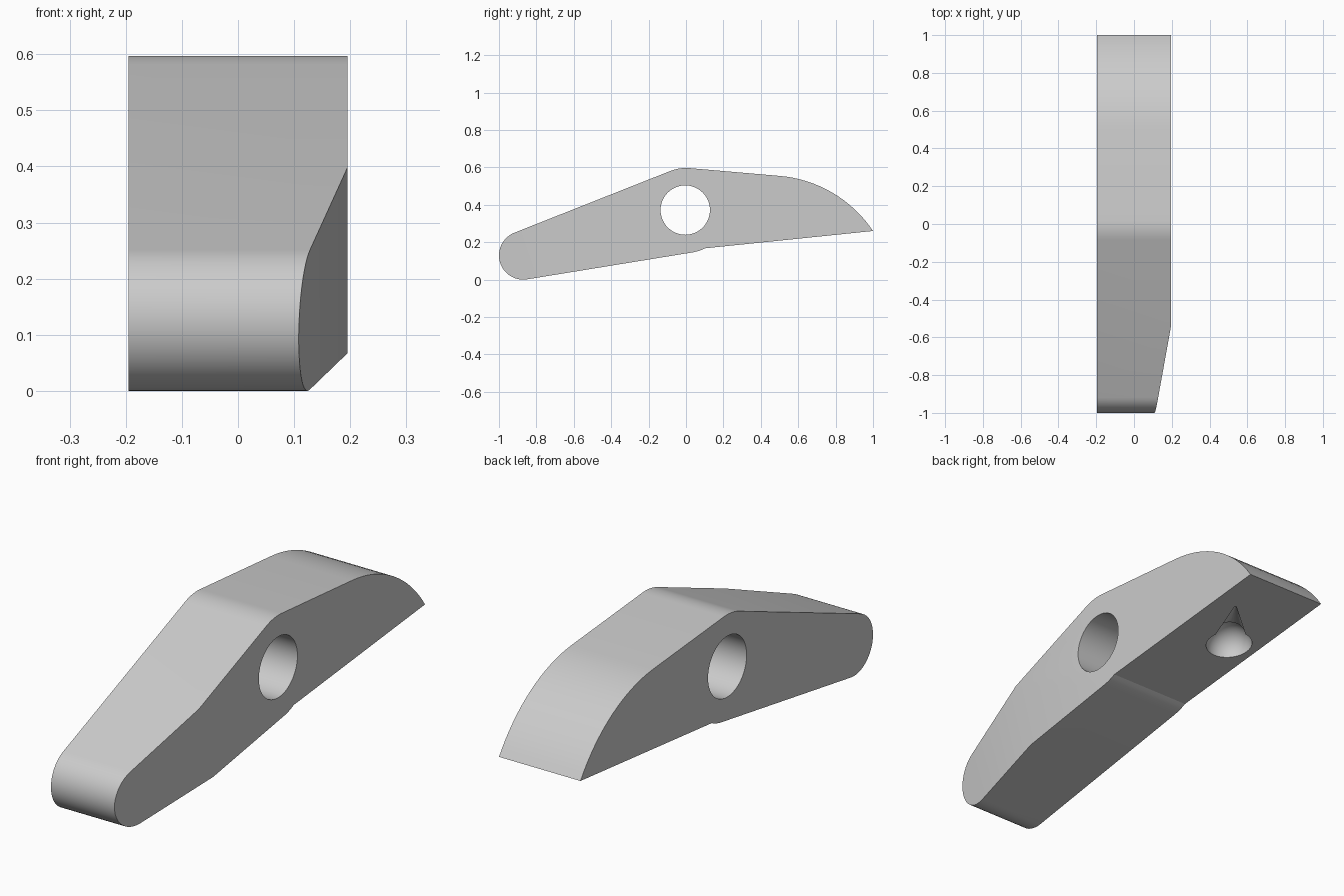
import bpy, bmesh
from math import cos, sin, radians
from mathutils import Vector

if "Cube" in bpy.data.objects:
    bpy.data.objects.remove(bpy.data.objects["Cube"])

HALF = 0.195


def arc(cy, cz, r, a0, a1, n):
    steps = [radians(a0 + (a1 - a0) * i / n) for i in range(n + 1)]
    return [(cy + r * cos(a), cz + r * sin(a)) for a in steps]


def primitive_cutter(name, location, direction, kind, **sizes):
    bm = bmesh.new()
    if kind == "sphere":
        bmesh.ops.create_uvsphere(bm, **sizes)
    else:
        bmesh.ops.create_cone(bm, cap_ends=True, **sizes)
    mesh = bpy.data.meshes.new(name)
    bm.to_mesh(mesh)
    bm.free()
    ob = bpy.data.objects.new(name, mesh)
    bpy.context.collection.objects.link(ob)
    ob.location = location
    ob.rotation_mode = 'QUATERNION'
    ob.rotation_quaternion = Vector(direction).to_track_quat('Z', 'Y')
    ob.hide_render = True
    ob.hide_set(True)
    ob.display_type = 'WIRE'
    return ob


# Side profile: round tip, hub top, curved nose, hub underside
profile = (arc(-0.87, 0.13, 0.13, -80.5, -248.5, 24)
           + arc(0, 0.37, 0.227, 111.5, 85.2, 6)
           + arc(0.444, -0.112, 0.669, 85.2, 33.8, 16)
           + arc(0, 0.37, 0.227, -63, -80.5, 4))

# Lever arm: profile extruded across the width
bm = bmesh.new()
face = bm.faces.new([bm.verts.new((-HALF, y, z)) for y, z in profile])
ext = bmesh.ops.extrude_face_region(bm, geom=[face])
bmesh.ops.translate(bm, vec=(2 * HALF, 0, 0),
                    verts=[v for v in ext["geom"] if isinstance(v, bmesh.types.BMVert)])

# Tapered side of the round tip
normal = Vector((1, -0.168 * 0.959, -0.168 * 0.285))
cut = bmesh.ops.bisect_plane(bm, geom=bm.verts[:] + bm.edges[:] + bm.faces[:],
                             plane_co=(HALF, -0.546, 0.397), plane_no=normal,
                             clear_outer=True, dist=1e-5)
bmesh.ops.holes_fill(bm, edges=[e for e in bm.edges if e.is_boundary])
bmesh.ops.recalc_face_normals(bm, faces=bm.faces[:])
mesh = bpy.data.meshes.new("lever_arm")
bm.to_mesh(mesh)
bm.free()
lever = bpy.data.objects.new("lever_arm", mesh)
bpy.context.collection.objects.link(lever)

# Shaft hole and underside socket with its tapered relief
socket = Vector((-0.064, 0.55, 0.213))
tip = Vector((0.094, 0.78, 0.237))
axis = tip - socket
cutters = [
    primitive_cutter("shaft_hole_cutter", (0, -0.004, 0.372), (1, 0, 0), "cone",
                     segments=48, radius1=0.132, radius2=0.132, depth=1),
    primitive_cutter("socket_cutter", socket, (0, 0, 1), "sphere",
                     u_segments=32, v_segments=17, radius=0.098),
    primitive_cutter("socket_relief_cutter", (socket + tip) / 2, axis, "cone",
                     segments=32, radius1=0.085, radius2=0.004, depth=axis.length),
]
for cutter in cutters:
    mod = lever.modifiers.new(cutter.name, 'BOOLEAN')
    mod.operation = 'DIFFERENCE'
    mod.solver = 'EXACT'
    mod.object = cutter

# Soft shading on the curves, crisp edges elsewhere
bpy.context.view_layer.objects.active = lever
lever.select_set(True)
for mod in list(lever.modifiers):
    bpy.ops.object.modifier_apply(modifier=mod.name)
for cutter in cutters:
    bpy.data.objects.remove(cutter)
bpy.ops.object.shade_smooth_by_angle(angle=radians(15))
